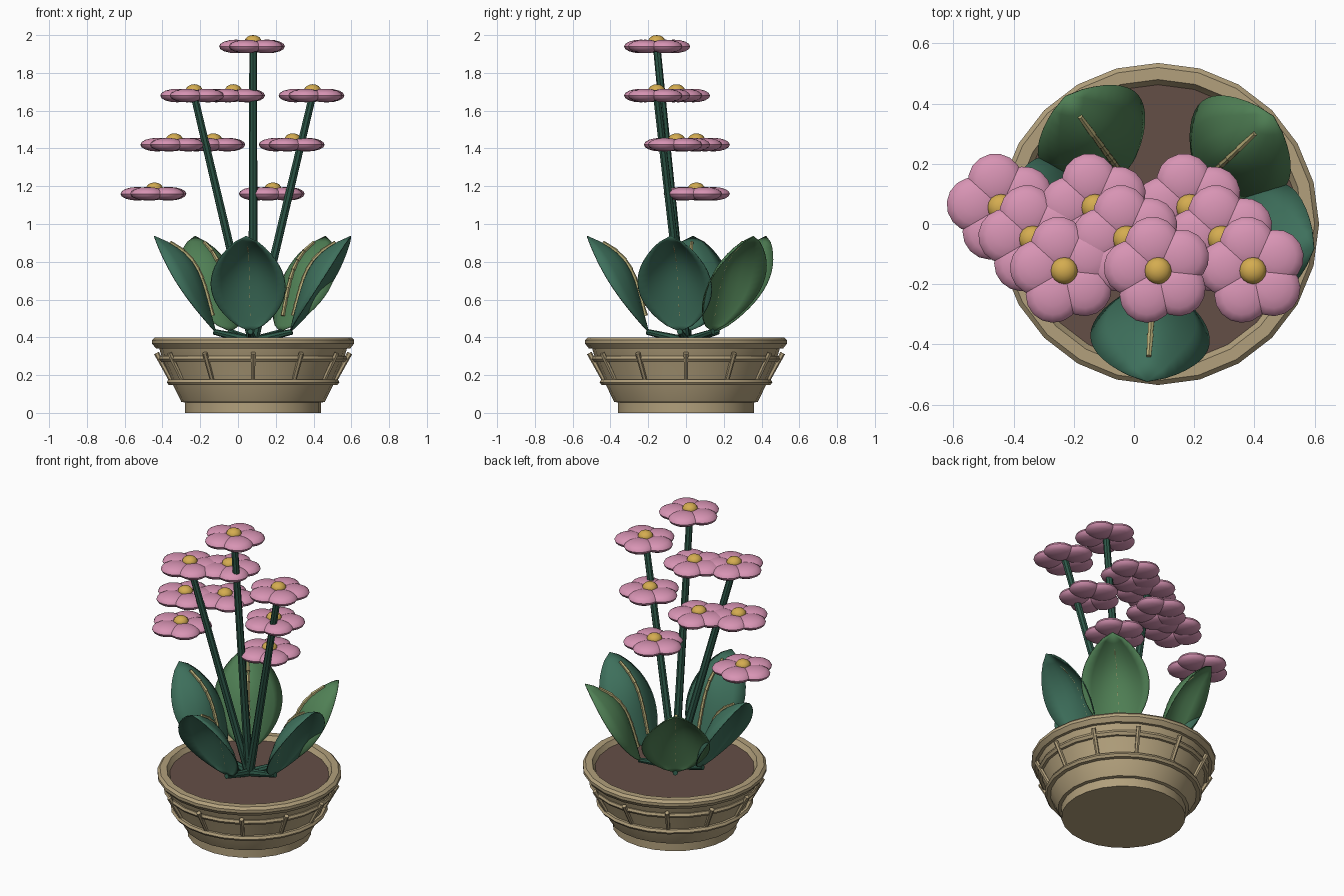
import bpy, bmesh, math
from math import sin, cos, pi, radians
from mathutils import Vector, Matrix

cube = bpy.data.objects.get("Cube")
if cube:
    bpy.data.objects.remove(cube, do_unlink=True)

CX = 0.08  # pot axis


def material(name, *srgb):
    lin = [((c / 255 + 0.055) / 1.055) ** 2.4 for c in srgb] + [1]
    m = bpy.data.materials.new(name)
    m.use_nodes = True
    m.diffuse_color = lin
    bsdf = next(n for n in m.node_tree.nodes if n.type == 'BSDF_PRINCIPLED')
    bsdf.inputs["Base Color"].default_value = lin
    return m


CLAY = material("clay", 178, 160, 124)
SOIL = material("soil", 100, 78, 70)
STEM = material("stem_green", 45, 88, 72)
TEAL = material("leaf_teal", 62, 112, 92)
GREEN = material("leaf_green", 80, 128, 85)
RIB = material("leaf_rib", 180, 170, 118)
PINK = material("petal_pink", 216, 148, 180)
GOLD = material("flower_gold", 212, 172, 80)


def finish(name, bm, mat, angle=40):
    bmesh.ops.recalc_face_normals(bm, faces=bm.faces)
    me = bpy.data.meshes.new(name)
    bm.to_mesh(me)
    bm.free()
    me.materials.append(mat)
    ob = bpy.data.objects.new(name, me)
    bpy.context.collection.objects.link(ob)
    bpy.ops.object.select_all(action='DESELECT')
    ob.select_set(True)
    bpy.context.view_layer.objects.active = ob
    bpy.ops.object.shade_smooth_by_angle(angle=radians(angle))
    return ob


def lathe(name, profile, mat, closed=False, sides=24):
    """Turn an (r, z) profile around the pot axis."""
    bm = bmesh.new()
    rings = []
    for r, z in profile:
        rings.append([bm.verts.new((CX + r * cos(2 * pi * i / sides), r * sin(2 * pi * i / sides), z))
                      for i in range(sides)])
    pairs = list(zip(rings, rings[1:]))
    if closed:
        pairs.append((rings[-1], rings[0]))
    else:
        bm.faces.new(rings[0])
        bm.faces.new(rings[-1])
    for a, b in pairs:
        for i in range(sides):
            j = (i + 1) % sides
            bm.faces.new((a[i], a[j], b[j], b[i]))
    return finish(name, bm, mat, 30)


def add_rod(bm, a, b, radius, end_radius, sides=8):
    a, b = Vector(a), Vector(b)
    d = b - a
    mat = Matrix.Translation((a + b) / 2) @ d.to_track_quat('Z', 'Y').to_matrix().to_4x4()
    bmesh.ops.create_cone(bm, cap_ends=True, segments=sides, radius1=radius,
                          radius2=end_radius, depth=d.length, matrix=mat)


def polar(angle, r, z):
    return Vector((CX + r * cos(angle), r * sin(angle), z))


# Pot: foot, flared body, rolled rim and open inside
lathe("pot", [(.36, 0), (.36, .055), (.38, .058), (.425, .15), (.43, .17), (.485, .3), (.497, .342),
              (.515, .342), (.535, .367), (.535, .385), (.52, .4), (.48, .4), (.46, .365), (.44, .34)], CLAY)
lathe("lower_band", [(.41, .148), (.447, .148), (.457, .162), (.449, .177), (.41, .177)], CLAY, True)
lathe("upper_band", [(.45, .27), (.488, .27), (.499, .285), (.493, .3), (.45, .3)], CLAY, True)
lathe("soil", [(.45, .35), (.465, .37)], SOIL)

# Slanted struts around the pot
bm = bmesh.new()
for i in range(12):
    a = i * pi / 6
    add_rod(bm, polar(a, .435, .175), polar(a, .512, .317), .012, .014, 6)
finish("pot_struts", bm, CLAY)


# Leaves: pointed blades arching outward, with drooping edges, a stalk and a raised rib
def blade_point(t, v, angle):
    w = .197 * max(0, sin(pi * t ** .95)) ** .7
    mid = .2 + .325 * (.4 * t + .6 * t ** 6)
    edge = .2 + .325 * t + .025 * sin(pi * t)
    side = Vector((-sin(angle), cos(angle), 0))
    return polar(angle, mid + (edge - mid) * v * v, .43 + .505 * t) + side * (w * v)


def leaf(name, degrees, mat):
    angle = radians(degrees)
    rows, cols = 16, 8
    bm = bmesh.new()
    grid = [[bm.verts.new(blade_point(i / rows, 2 * j / cols - 1, angle)) for j in range(cols + 1)]
            for i in range(rows + 1)]
    for i in range(rows):
        for j in range(cols):
            bm.faces.new((grid[i][j], grid[i][j + 1], grid[i + 1][j + 1], grid[i + 1][j]))
    bmesh.ops.remove_doubles(bm, verts=bm.verts, dist=.0005)
    ob = finish(name, bm, mat, 60)
    solid = ob.modifiers.new("thickness", 'SOLIDIFY')
    solid.thickness = .006
    solid.offset = 0

    bm = bmesh.new()
    lift = Vector((-.85 * cos(angle), -.85 * sin(angle), .5)) * .008
    steps = [.16 + .77 * i / 8 for i in range(9)]
    for a, b in zip(steps, steps[1:]):
        add_rod(bm, blade_point(a, 0, angle) + lift, blade_point(b, 0, angle) + lift, .012, .009, 6)
    finish(name + "_rib", bm, RIB)

    bm = bmesh.new()
    add_rod(bm, polar(angle, 0, .38), polar(angle, .21, .43), .025, .015)
    finish(name + "_stalk", bm, STEM)


leaf("front_leaf", 266, TEAL)
leaf("left_leaf", 351, TEAL)
leaf("right_leaf", 176, TEAL)
leaf("back_left_leaf", 43, GREEN)
leaf("back_right_leaf", 126, GREEN)


# Flowers: five flattened petals around a low domed centre
def add_ellipsoid(bm, place, size):
    bmesh.ops.create_uvsphere(bm, u_segments=16, v_segments=8, radius=1,
                              matrix=place @ Matrix.Diagonal((*size, 1)))


def flower(name, pos):
    bm = bmesh.new()
    for k in range(5):
        place = (Matrix.Translation(pos) @ Matrix.Rotation(radians(30 + 72 * k), 4, 'Z')
                 @ Matrix.Translation((.091, 0, 0)))
        add_ellipsoid(bm, place, (.09, .091, .036))
    finish(name + "_petals", bm, PINK)
    bm = bmesh.new()
    add_ellipsoid(bm, Matrix.Translation(pos + Vector((0, 0, .026))), (.045, .045, .034))
    finish(name + "_centre", bm, GOLD)


# Three leaning stems, each with a descending row of three flowers
step = Vector((-.105, .105, -.26))
for label, x, z in (("right", -.232, 1.68), ("middle", .08, 1.94), ("left", .395, 1.68)):
    top = Vector((x, -.155, z))
    bm = bmesh.new()
    add_rod(bm, (CX, 0, .36), top, .025, .02)
    finish(label + "_stem", bm, STEM)
    for n in range(3):
        flower(f"{label}_flower_{n + 1}", top + step * n)
